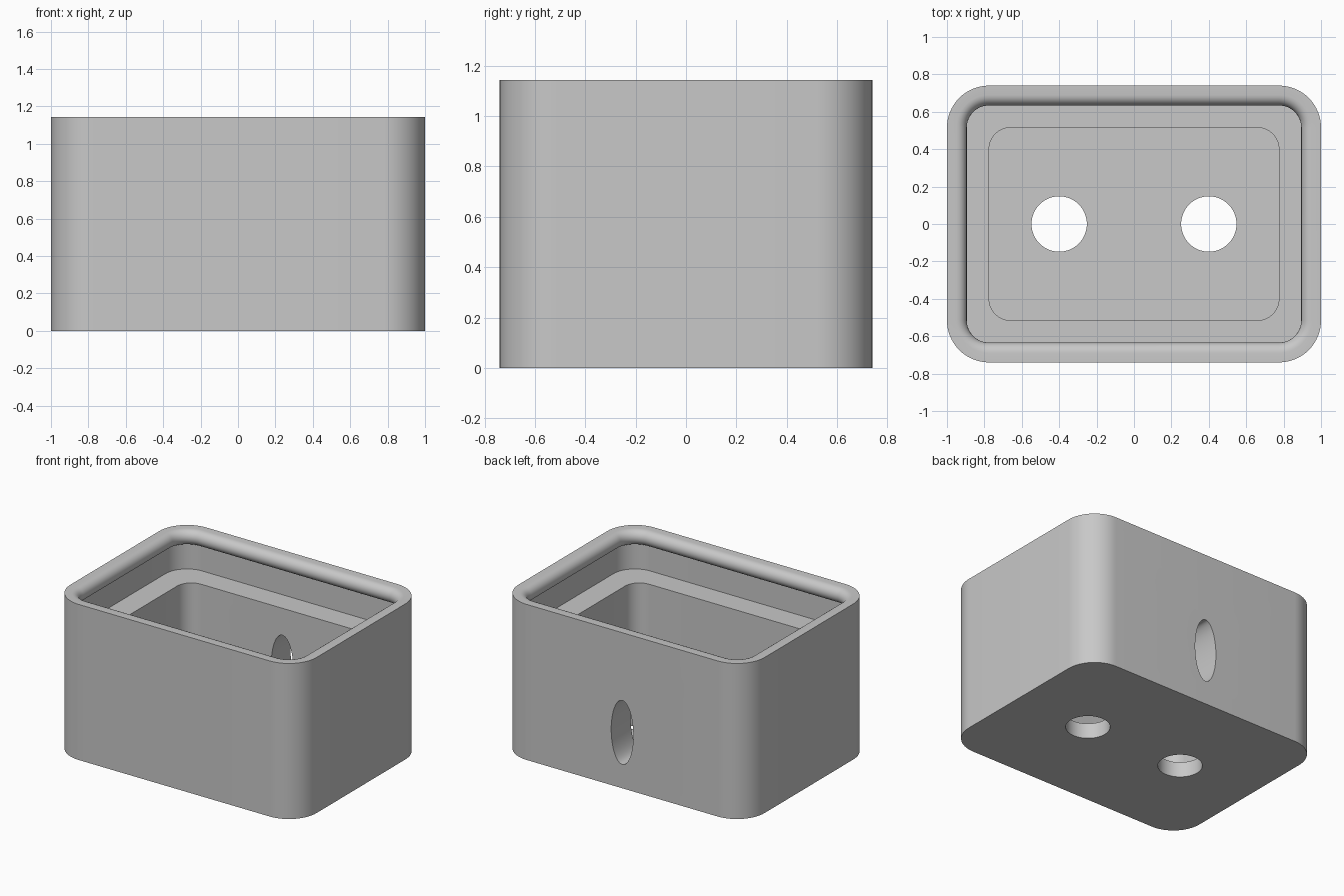
import bpy, bmesh, math

cube = bpy.data.objects.get("Cube")
if cube:
    bpy.data.objects.remove(cube, do_unlink=True)

HALF_X, HALF_Y, HEIGHT = 1.0, 0.74, 1.143
FLOOR, LEDGE = 0.112, 0.843
WALL, BEAD = 0.05, 0.056
CORNER_STEPS = 16

grey = bpy.data.materials.new("light grey")
grey.use_nodes = True
colour = (0.58, 0.58, 0.58, 1)
grey.diffuse_color = colour
grey.node_tree.nodes["Principled BSDF"].inputs["Base Color"].default_value = colour


def rounded_ring(bm, inset, radius, z):
    """Rounded rectangle of vertices, inset from the outer wall."""
    cx, cy = HALF_X - inset - radius, HALF_Y - inset - radius
    ring = []
    for quarter, (sx, sy) in enumerate([(1, 1), (-1, 1), (-1, -1), (1, -1)]):
        for i in range(CORNER_STEPS + 1):
            a = math.pi / 2 * (quarter + i / CORNER_STEPS)
            ring.append(bm.verts.new((sx * cx + radius * math.cos(a),
                                      sy * cy + radius * math.sin(a), z)))
    return ring


def finish(name, bm):
    bmesh.ops.recalc_face_normals(bm, faces=bm.faces)
    mesh = bpy.data.meshes.new(name)
    bm.to_mesh(mesh)
    bm.free()
    mesh.materials.append(grey)
    obj = bpy.data.objects.new(name, mesh)
    bpy.context.collection.objects.link(obj)
    return obj


# Box shell: outer wall, rounded snap bead, recessed wall, ledge, lower pocket
R = 0.225
profile = [(0, R, 0), (0, R, HEIGHT)]
for i in range(13):
    a = math.pi * i / 12
    inset = WALL + BEAD * math.sin(a)
    profile.append((inset, R - inset, HEIGHT - BEAD + BEAD * math.cos(a)))
profile += [(WALL, R - WALL, LEDGE), (R, 0.115, LEDGE), (R, 0.115, FLOOR)]

bm = bmesh.new()
rings = [rounded_ring(bm, *p) for p in profile]
for low, high in zip(rings, rings[1:]):
    for i in range(len(low)):
        j = (i + 1) % len(low)
        bm.faces.new((low[i], low[j], high[j], high[i]))
bm.faces.new(rings[0])
bm.faces.new(rings[-1])
box = finish("box_shell", bm)


def cut_hole(name, location, scale, rotation=(0, 0, 0)):
    """Cut a round or oval hole through the shell."""
    bm = bmesh.new()
    bmesh.ops.create_cone(bm, cap_ends=True, segments=64,
                          radius1=1, radius2=1, depth=1)
    cutter = finish(name, bm)
    cutter.location, cutter.scale, cutter.rotation_euler = location, scale, rotation
    cutter.hide_render = True
    mod = box.modifiers.new(name, "BOOLEAN")
    mod.operation, mod.solver, mod.object = "DIFFERENCE", "EXACT", cutter
    bpy.context.view_layer.objects.active = box
    bpy.ops.object.modifier_apply(modifier=name)
    bpy.data.objects.remove(cutter, do_unlink=True)


# Two round floor holes and one oval hole in the back wall
for side in (-1, 1):
    cut_hole("floor_hole", (side * 0.4, 0, 0.05), (0.148, 0.148, 0.4))
cut_hole("back_hole", (0, 0.65, 0.41), (0.09, 0.235, 0.5), (math.pi / 2, 0, 0))

bpy.ops.object.select_all(action="DESELECT")
box.select_set(True)
bpy.context.view_layer.objects.active = box
bpy.ops.object.shade_smooth_by_angle(angle=math.radians(30))
